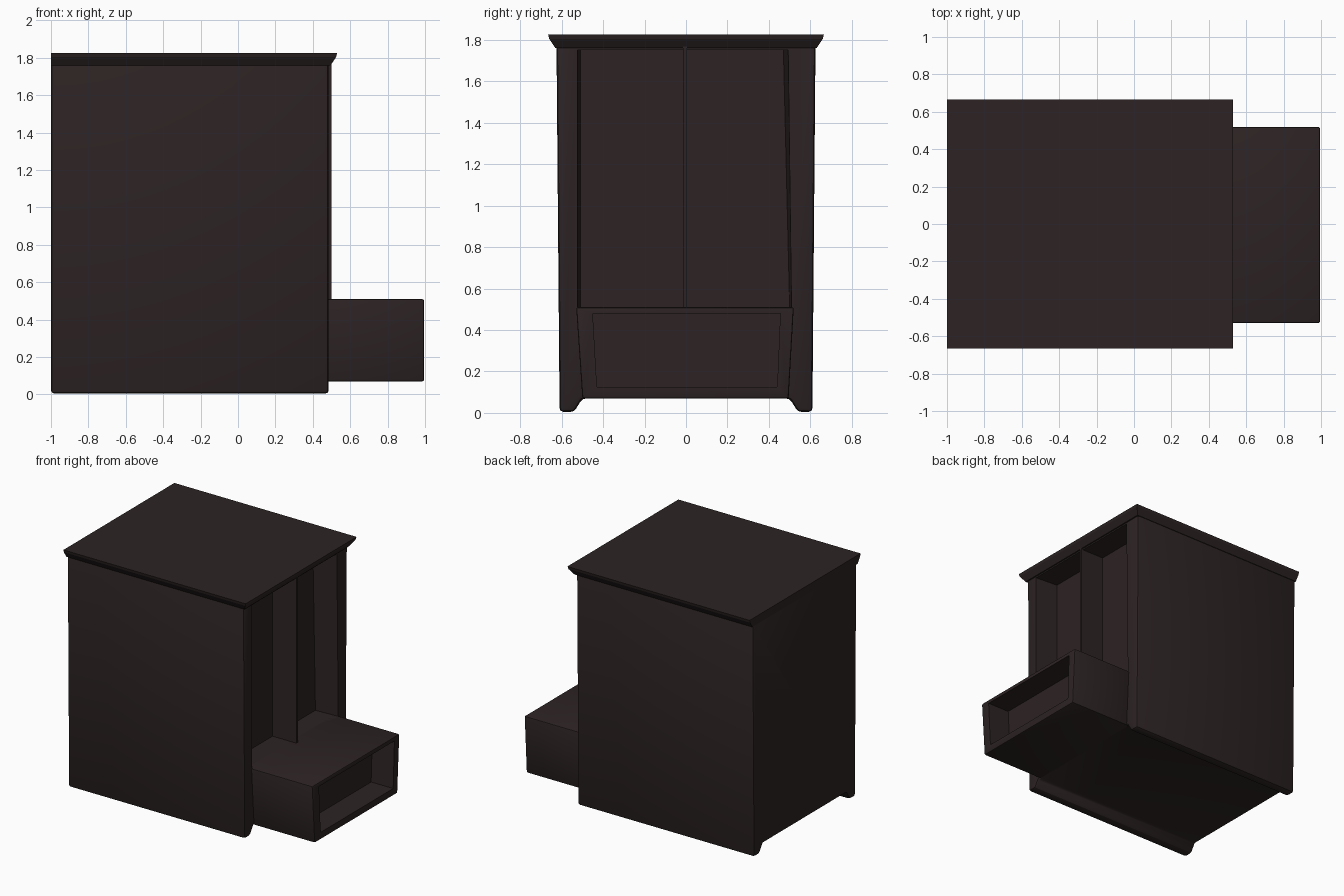
import bpy, bmesh

cube = bpy.data.objects.get("Cube")
if cube:
    bpy.data.objects.remove(cube, do_unlink=True)

wood = bpy.data.materials.new("dark brown wood")
wood.use_nodes = True
COLOUR = (0.026, 0.017, 0.017, 1)
wood.diffuse_color = COLOUR
bsdf = next(n for n in wood.node_tree.nodes if n.type == 'BSDF_PRINCIPLED')
bsdf.inputs["Base Color"].default_value = COLOUR
bsdf.inputs["Roughness"].default_value = 0.7


def loft(name, back, front, x0, x1):
    """Solid between two matching (y, z) outlines placed at x0 and x1."""
    bm = bmesh.new()
    a = [bm.verts.new((x0, y, z)) for y, z in back]
    b = [bm.verts.new((x1, y, z)) for y, z in front]
    bm.faces.new(a)
    bm.faces.new(b)
    n = len(a)
    for i in range(n):
        j = (i + 1) % n
        bm.faces.new((a[i], a[j], b[j], b[i]))
    bmesh.ops.recalc_face_normals(bm, faces=bm.faces)
    mesh = bpy.data.meshes.new(name)
    bm.to_mesh(mesh)
    bm.free()
    obj = bpy.data.objects.new(name, mesh)
    bpy.context.collection.objects.link(obj)
    mesh.materials.append(wood)
    return obj


def select(obj):
    bpy.ops.object.select_all(action='DESELECT')
    obj.select_set(True)
    bpy.context.view_layer.objects.active = obj


def bevel(obj, width):
    select(obj)
    mod = obj.modifiers.new("bevel", 'BEVEL')
    mod.width = width
    mod.segments = 2
    bpy.ops.object.modifier_apply(modifier=mod.name)


def cut(obj, cutter):
    select(obj)
    mod = obj.modifiers.new("cut", 'BOOLEAN')
    mod.operation = 'DIFFERENCE'
    mod.solver = 'EXACT'
    mod.object = cutter
    bpy.ops.object.modifier_apply(modifier=mod.name)
    bpy.data.objects.remove(cutter, do_unlink=True)


def rect(y0, y1, z0, z1):
    return [(y0, z0), (y1, z0), (y1, z1), (y0, z1)]


# Cabinet body with a runner foot along each side
half = [(0.5, 0.07), (0.54, 0.005), (0.61, 0.005), (0.625, 1.78)]
outline = half + [(-y, z) for y, z in reversed(half)]
body = loft("cabinet_body", outline, outline, -1, 0.485)
bevel(body, 0.018)

# Tall shallow recess with rounded opening
inner = [(-0.51, 0.51), (0.5, 0.51), (0.47, 1.75), (-0.51, 1.75)]
outer = [(-0.525, 0.51), (0.51, 0.51), (0.495, 1.75), (-0.525, 1.75)]
cut(body, loft("recess_cutter", inner, outer, 0.3, 0.5))

# Upright divider in the middle of the recess
upright = rect(-0.014, 0.004, 0.5, 1.77)
loft("divider", upright, upright, 0.28, 0.5)

# Tapered drawer block with a hollow end
block = [(-0.5, 0.07), (0.495, 0.07), (0.52, 0.51), (-0.53, 0.51)]
drawer = loft("drawer", block, block, 0.44, 0.995)
bevel(drawer, 0.01)
hollow = [(-0.43, 0.125), (0.44, 0.125), (0.455, 0.48), (-0.45, 0.48)]
cut(drawer, loft("hollow_cutter", hollow, hollow, 0.81, 1.1))

# Flared crown, flush with the cabinet back
bm = bmesh.new()
rings = []
for z, y, x in ((1.76, 0.63, 0.495), (1.805, 0.66, 0.525), (1.825, 0.665, 0.53)):
    rings.append([bm.verts.new(p) for p in
                  ((-1, -y, z), (x, -y, z), (x, y, z), (-1, y, z))])
bm.faces.new(rings[0])
bm.faces.new(rings[-1])
for low, high in zip(rings, rings[1:]):
    for i in range(4):
        j = (i + 1) % 4
        bm.faces.new((low[i], low[j], high[j], high[i]))
bmesh.ops.recalc_face_normals(bm, faces=bm.faces)
mesh = bpy.data.meshes.new("crown_top")
bm.to_mesh(mesh)
bm.free()
mesh.materials.append(wood)
crown = bpy.data.objects.new("crown_top", mesh)
bpy.context.collection.objects.link(crown)

# Soft shading on the rounded edges
for obj in (body, drawer):
    select(obj)
    bpy.ops.object.shade_smooth_by_angle()
